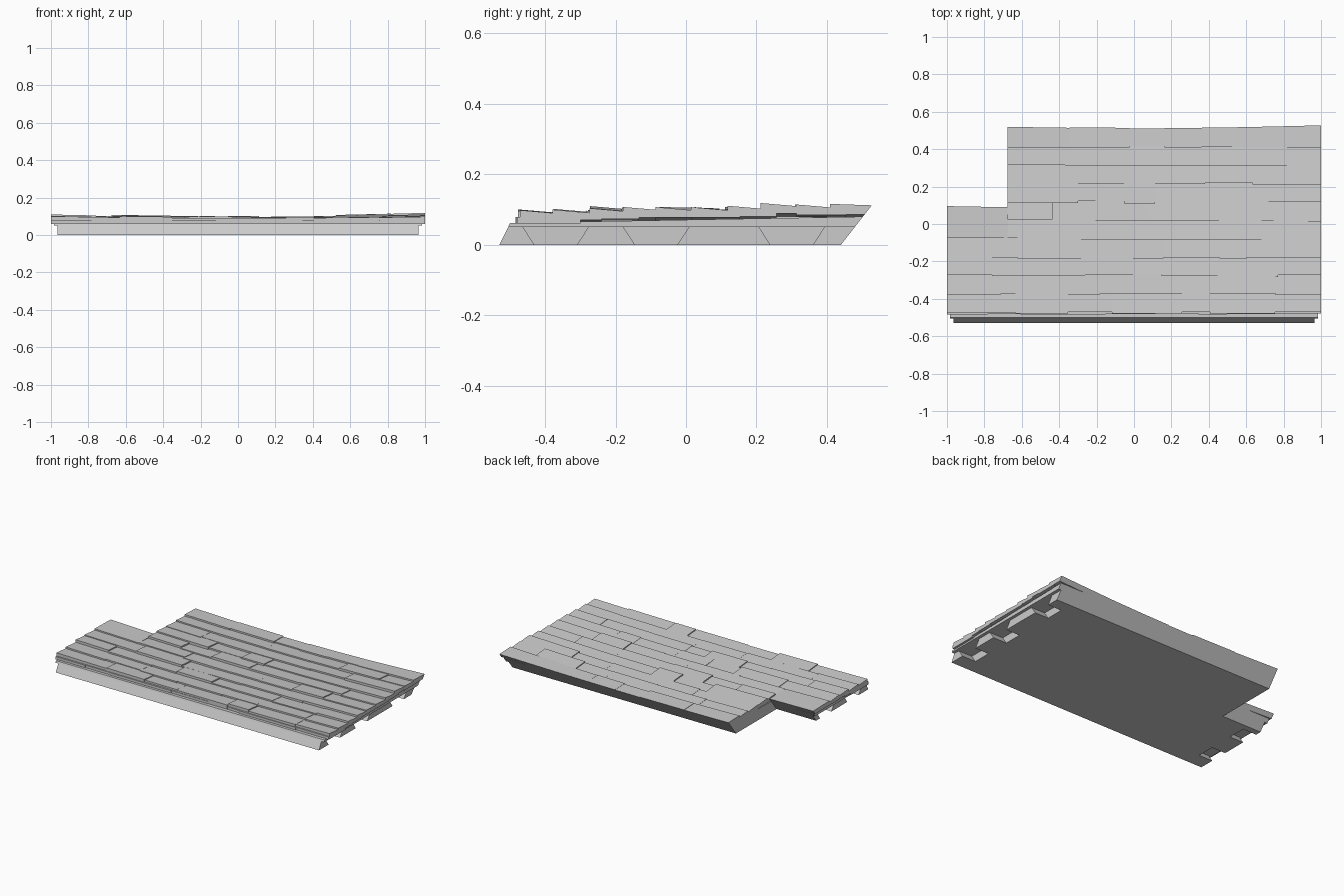
import bpy, bmesh, random

random.seed(7)
cube = bpy.data.objects.get("Cube")
if cube:
    bpy.data.objects.remove(cube, do_unlink=True)

stone = bpy.data.materials.new("pale grey")
stone.use_nodes = True
GREY = (0.6, 0.6, 0.6, 1)
stone.diffuse_color = GREY
stone.node_tree.nodes["Principled BSDF"].inputs["Base Color"].default_value = GREY

LEAN = 0.78              # back faces lean backwards by this much per unit of height
BACK, STEP_BACK = 0.44, 0.015   # back edges at ground level, main part and left corner
STEP_X = -0.675          # where the left back corner is cut away
BASE_X, SLAB_X, EDGE_X = 0.965, 0.985, 1.0


def prism(bm, x0, x1, section):
    """Join the (y, z) sections found at x0 and x1 into a solid."""
    rings = [[bm.verts.new((x, y, z)) for y, z in section(x)] for x in (x0, x1)]
    a, b = rings
    bm.faces.new(a)
    bm.faces.new(b[::-1])
    for i in range(len(a)):
        j = (i + 1) % len(a)
        bm.faces.new((a[i], b[i], b[j], a[j]))


def finish(bm, name):
    bmesh.ops.recalc_face_normals(bm, faces=bm.faces)
    mesh = bpy.data.meshes.new(name)
    bm.to_mesh(mesh)
    bm.free()
    mesh.materials.append(stone)
    obj = bpy.data.objects.new(name, mesh)
    bpy.context.collection.objects.link(obj)
    return obj


def roof_top(x, y):
    """Height of the tile crests, sagging in the middle."""
    return 0.09 + 0.01 * x * x + (y + 0.48) * (0.008 + 0.01 * x * x)


def block(front, back, z0, z1, front_lean=0.0, back_lean=LEAN):
    pts = [(front + front_lean * z0, z0), (front + front_lean * z1, z1),
           (back + back_lean * z1, z1), (back + back_lean * z0, z0)]
    return lambda x: pts


# Solid roof base, with a cut left back corner
INNER = 0.865
bm = bmesh.new()
prism(bm, STEP_X, INNER, block(-0.53, BACK, 0, 0.056, 0.5))
prism(bm, -INNER, STEP_X, block(-0.53, STEP_BACK, 0, 0.056, 0.5))
finish(bm, "roof_base")

# Side blocks separated by tapering notches
NOTCHES = [(-0.43, -0.31), (-0.145, -0.025), (0.24, 0.36)]
FLARE = 0.66
for side, x0, x1, end in (("left", INNER, BASE_X, BACK),
                          ("right", -BASE_X, -INNER, STEP_BACK)):
    bm = bmesh.new()
    front, lean = -0.53, 0.5
    for n0, n1 in NOTCHES:
        if n1 < end:
            prism(bm, x0, x1, block(front, n0, 0, 0.052, lean, -FLARE))
            front, lean = n1, FLARE
    prism(bm, x0, x1, block(front, end, 0, 0.052, lean))
    finish(bm, side + "_side_blocks")


# Thin sloping slab under the tiles
def slab(back, rise):
    pts = [(-0.505, 0.05), (-0.5, 0.062), (back + LEAN * rise, rise),
           (back + LEAN * 0.05, 0.05)]
    return lambda x: pts


bm = bmesh.new()
prism(bm, STEP_X, SLAB_X, slab(BACK, 0.08))
prism(bm, -SLAB_X, STEP_X, slab(STEP_BACK, 0.073))
finish(bm, "roof_slab")


def splits(x0, x1):
    """Random joint positions along a row."""
    xs = [x0]
    while x1 - xs[-1] > 0.45:
        xs.append(xs[-1] + random.uniform(0.14, 0.38))
    return xs + [x1]


def tile(front, limit, lift, last):
    """Section of one tile: high at the front edge, falling to the back."""
    def section(x):
        crest = roof_top(x, front) + lift
        low = crest - (0.004 if last else 0.012)
        under = crest - 0.03

        def back(z):
            edge = limit + LEAN * z
            return edge if last else min(front + 0.14, edge)
        return [(front, under), (front, crest), (back(low), low), (back(under), under)]
    return section


# Starter course along the eave
bm = bmesh.new()
xs = splits(-EDGE_X, EDGE_X)
for x0, x1 in zip(xs, xs[1:]):
    prism(bm, x0, x1, block(-0.48 + random.uniform(-0.004, 0.004), -0.3,
                            0.06, 0.079, 0, 0))
finish(bm, "starter_course")

# Overlapping rows of tiles
ROWS = 10
for row in range(ROWS):
    y = -0.472 + row * 0.098
    if row < 4:
        spans = [(-EDGE_X, EDGE_X, BACK)]
    elif row == 4:
        spans = [(-EDGE_X, STEP_X, STEP_BACK), (STEP_X, EDGE_X, BACK)]
    else:
        spans = [(STEP_X, EDGE_X, BACK)]
    bm = bmesh.new()
    for start, stop, limit in spans:
        xs = splits(start, stop)
        for x0, x1 in zip(xs, xs[1:]):
            lift = random.choice((-0.002, 0, 0, 0.002, 0.006))
            front = y + random.uniform(-0.007, 0.007)
            last = row == ROWS - 1 or limit == STEP_BACK
            prism(bm, x0, x1, tile(front, limit, lift, last))
    finish(bm, f"tile_row_{row + 1}")
